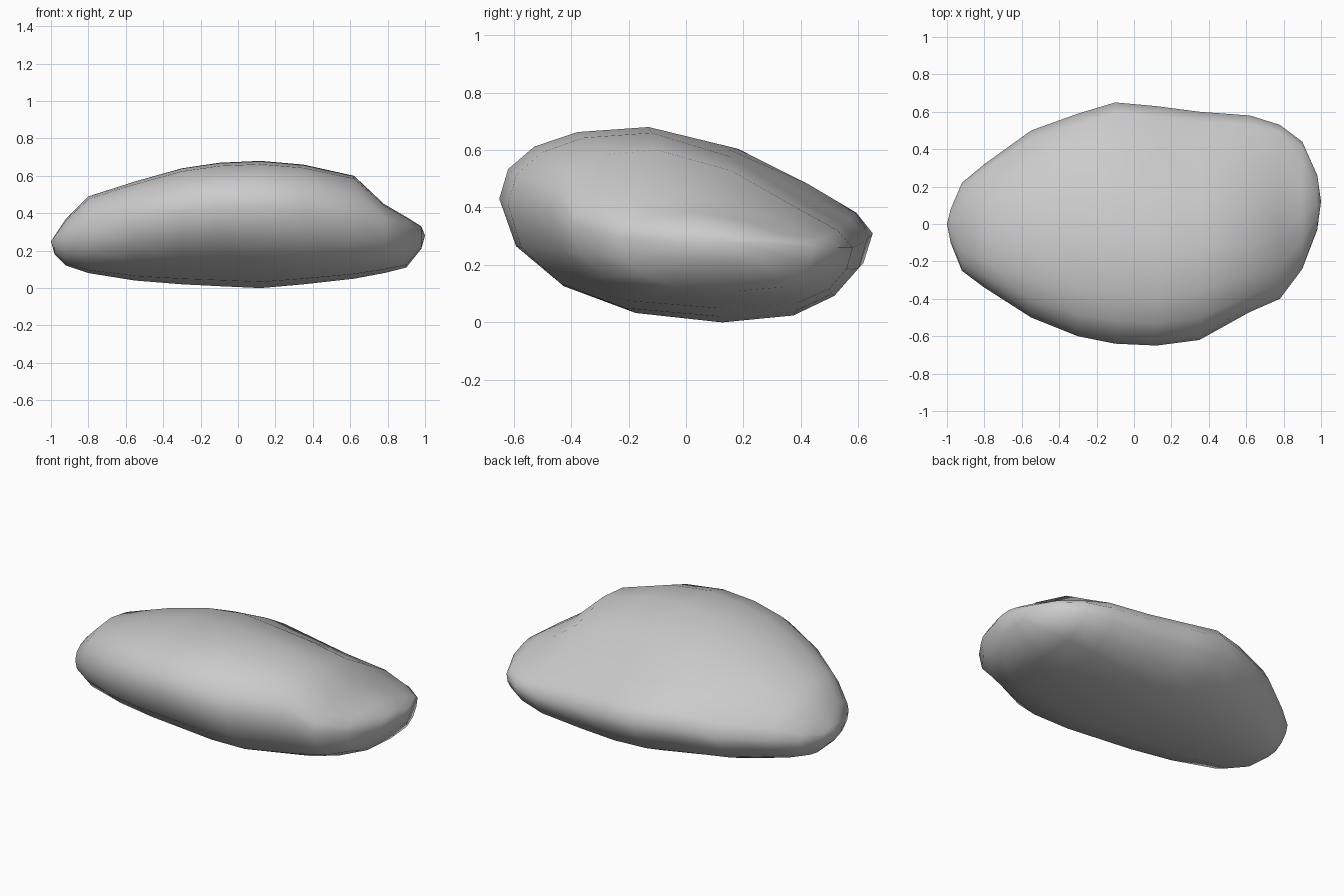
import bpy
import bmesh
from math import cos, sin, tau

# Remove the default cube only
default_cube = bpy.data.objects.get("Cube")
if default_cube:
    bpy.data.objects.remove(default_cube, do_unlink=True)

SIDES = 16

# Stations along the stone:
# x, front y, back y, front rim z, back rim z, crest y, crest z, underside z
STATIONS = [
    (-.98, -.1, .08, .24, .24, 0, .28, .18),
    (-.92, -.25, .22, .26, .25, -.04, .37, .12),
    (-.8, -.34, .32, .29, .26, -.08, .49, .08),
    (-.55, -.5, .5, .36, .28, -.11, .57, .04),
    (-.3, -.6, .59, .41, .31, -.11, .64, .02),
    (-.1, -.64, .65, .43, .31, -.11, .67, .01),
    (.12, -.65, .63, .43, .29, -.13, .68, 0),
    (.35, -.62, .6, .41, .27, -.12, .66, .02),
    (.62, -.47, .58, .38, .26, -.1, .6, .05),
    (.78, -.4, .53, .34, .26, -.05, .45, .08),
    (.9, -.24, .44, .3, .26, .05, .38, .11),
    (.98, -.03, .26, .28, .28, .1, .33, .21),
]


def clamp(value):
    return min(max(value, 0), 1)


def section_point(station, step):
    """Point on one cross-section: full front, hollow falling back, round belly."""
    x, front, back, front_z, back_z, crest_y, crest_z, belly_z = station
    angle = tau * step / SIDES
    across, up = abs(cos(angle)), abs(sin(angle))
    is_back, is_top = cos(angle) > 0, sin(angle) > 0

    if is_top and is_back:
        # Hollow behind the crest with a blunt lip, fading out toward -x
        hollow = clamp((x + 0.6) / 0.7)
        hollow_up = 0.45 * up + 0.55 * up ** 5
        up = (1 - hollow) * up ** 1.4 + hollow * hollow_up
    elif is_top:
        across, up = across ** 0.77, up ** 0.92
    elif is_back:
        # Underside swells toward the low back corner at +x
        across **= 1 - 0.45 * clamp((x + 0.4) / 0.9)
        up **= 1.1
    else:
        # Front underside is fuller at both ends
        across **= 1 - 0.35 * clamp(max((x - 0.1) / 0.5, (-x - 0.5) / 0.3))

    middle_y = crest_y if is_top else crest_y + 0.2 * (back - front)
    rim_y = back if is_back else front
    rim_z = back_z if is_back else front_z
    pole_z = crest_z if is_top else belly_z
    y = middle_y + (rim_y - middle_y) * across
    z = rim_z + (pole_z - rim_z) * up
    return x, y, z


def bridge(bm, ring_a, ring_b):
    for i in range(SIDES):
        j = (i + 1) % SIDES
        bm.faces.new((ring_a[i], ring_a[j], ring_b[j], ring_b[i]))


def close_end(bm, ring, tip):
    point = bm.verts.new(tip)
    for i in range(SIDES):
        bm.faces.new((ring[i], ring[(i + 1) % SIDES], point))


# Stone body lofted through the stations
bm = bmesh.new()
rings = [[bm.verts.new(section_point(station, step)) for step in range(SIDES)]
         for station in STATIONS]
for ring_a, ring_b in zip(rings, rings[1:]):
    bridge(bm, ring_a, ring_b)
close_end(bm, rings[0], (-1, 0, .25))
close_end(bm, rings[-1], (1, .12, .28))
bmesh.ops.recalc_face_normals(bm, faces=bm.faces)
for face in bm.faces:
    face.smooth = True

mesh = bpy.data.meshes.new("stone")
bm.to_mesh(mesh)
bm.free()
stone = bpy.data.objects.new("stone", mesh)
bpy.context.collection.objects.link(stone)

# Plain grey stone colour
grey = bpy.data.materials.new("stone grey")
grey.use_nodes = True
colour = (0.6, 0.6, 0.6, 1)
grey.diffuse_color = colour
grey.node_tree.nodes["Principled BSDF"].inputs["Base Color"].default_value = colour
mesh.materials.append(grey)
